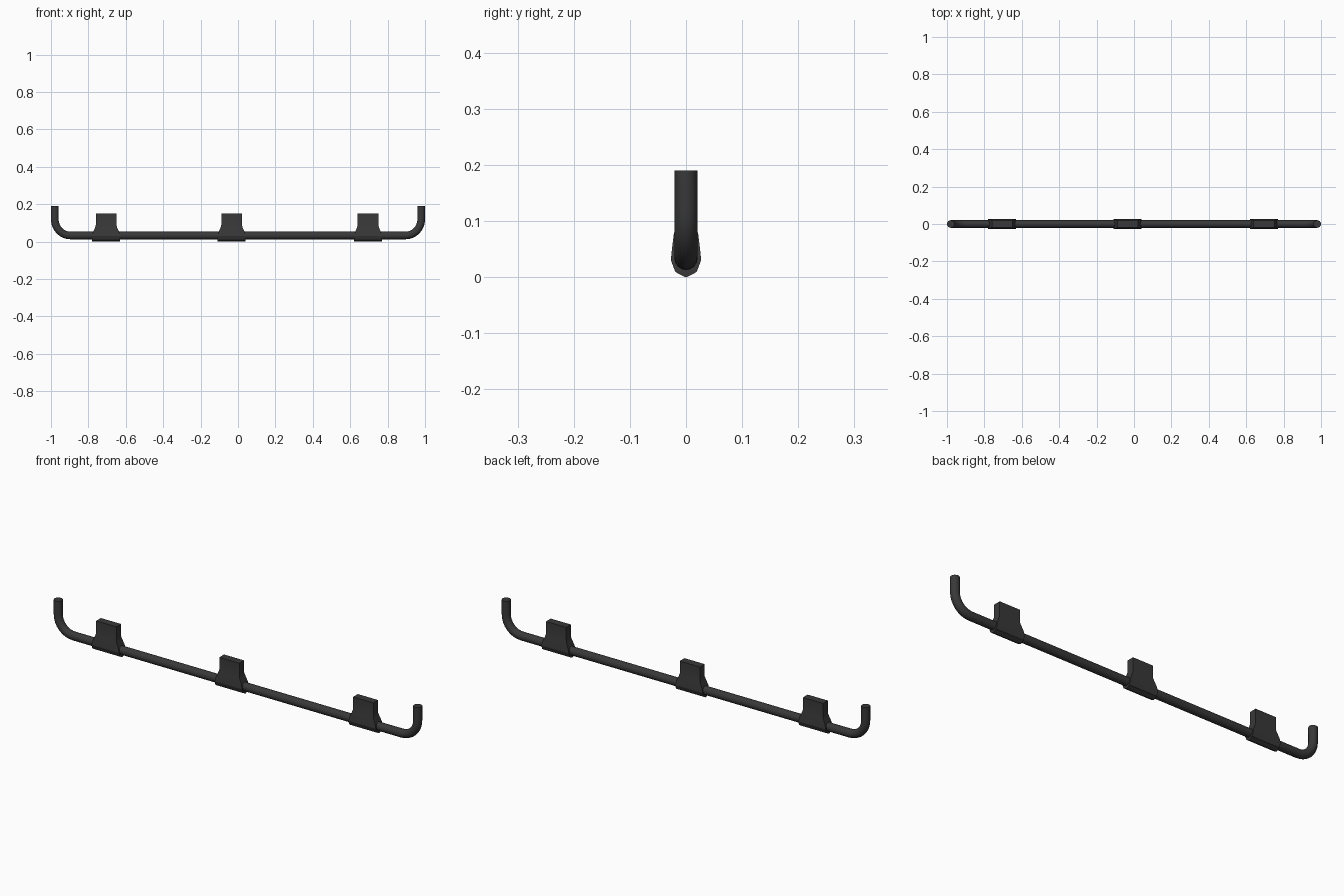
import bpy, bmesh, math
from mathutils import Vector

if "Cube" in bpy.data.objects:
    bpy.data.objects.remove(bpy.data.objects["Cube"])

dark = bpy.data.materials.new("dark_metal")
dark.diffuse_color = (0.04, 0.04, 0.04, 1)
dark.use_nodes = True
dark.node_tree.nodes["Principled BSDF"].inputs["Base Color"].default_value = dark.diffuse_color


def loft(name, rings, angle):
    """Skin a list of closed rings and cap both ends."""
    bm = bmesh.new()
    loops = [[bm.verts.new(p) for p in ring] for ring in rings]
    for a, b in zip(loops, loops[1:]):
        n = len(a)
        for i in range(n):
            j = (i + 1) % n
            bm.faces.new((a[i], a[j], b[j], b[i]))
    bm.faces.new(loops[0])
    bm.faces.new(loops[-1])
    bmesh.ops.recalc_face_normals(bm, faces=bm.faces)
    me = bpy.data.meshes.new(name)
    bm.to_mesh(me)
    bm.free()
    me.materials.append(dark)
    ob = bpy.data.objects.new(name, me)
    bpy.context.collection.objects.link(ob)
    bpy.ops.object.select_all(action='DESELECT')
    ob.select_set(True)
    bpy.context.view_layer.objects.active = ob
    bpy.ops.object.shade_smooth_by_angle(angle=math.radians(angle))
    return ob


# Bent rail: straight bar with both ends turned up
R, ZC, BEND, TOP, END = 0.0205, 0.033, 0.085, 0.19, 0.9795
half = [(Vector((END, 0, TOP)), 0.0)]           # (centre, angle of ring's radial axis)
for i in range(9):
    t = math.pi / 2 * i / 8
    c = Vector((END - BEND + BEND * math.cos(t), 0, ZC + BEND - BEND * math.sin(t)))
    half.append((c, -t))
path = half + [(Vector((-c.x, 0, c.z)), -math.pi - a) for c, a in reversed(half)]
rings = []
for c, a in path:
    out = Vector((math.cos(a), 0, math.sin(a)))
    rings.append([c + out * R * math.cos(k * math.tau / 16)
                  + Vector((0, R * math.sin(k * math.tau / 16), 0)) for k in range(16)])
loft("rail", rings, 40)

# Mounting brackets: flat tab flaring into a faceted sleeve around the rail
# profile rows: height, half width, half depth
PROFILE = [(0.15, 0.055, 0.0185), (0.09, 0.055, 0.0185), (0.075, 0.059, 0.022),
           (0.05, 0.070, 0.025), (0.03, 0.075, 0.027), (0.009, 0.075, 0.019),
           (0.0, 0.075, 0.002)]
for name, x in (("left", -0.705), ("middle", -0.034), ("right", 0.695)):
    loft(name + "_bracket",
         [[(x + sx * w, sy * d, z) for sx, sy in ((-1, -1), (1, -1), (1, 1), (-1, 1))]
          for z, w, d in PROFILE], 25)
